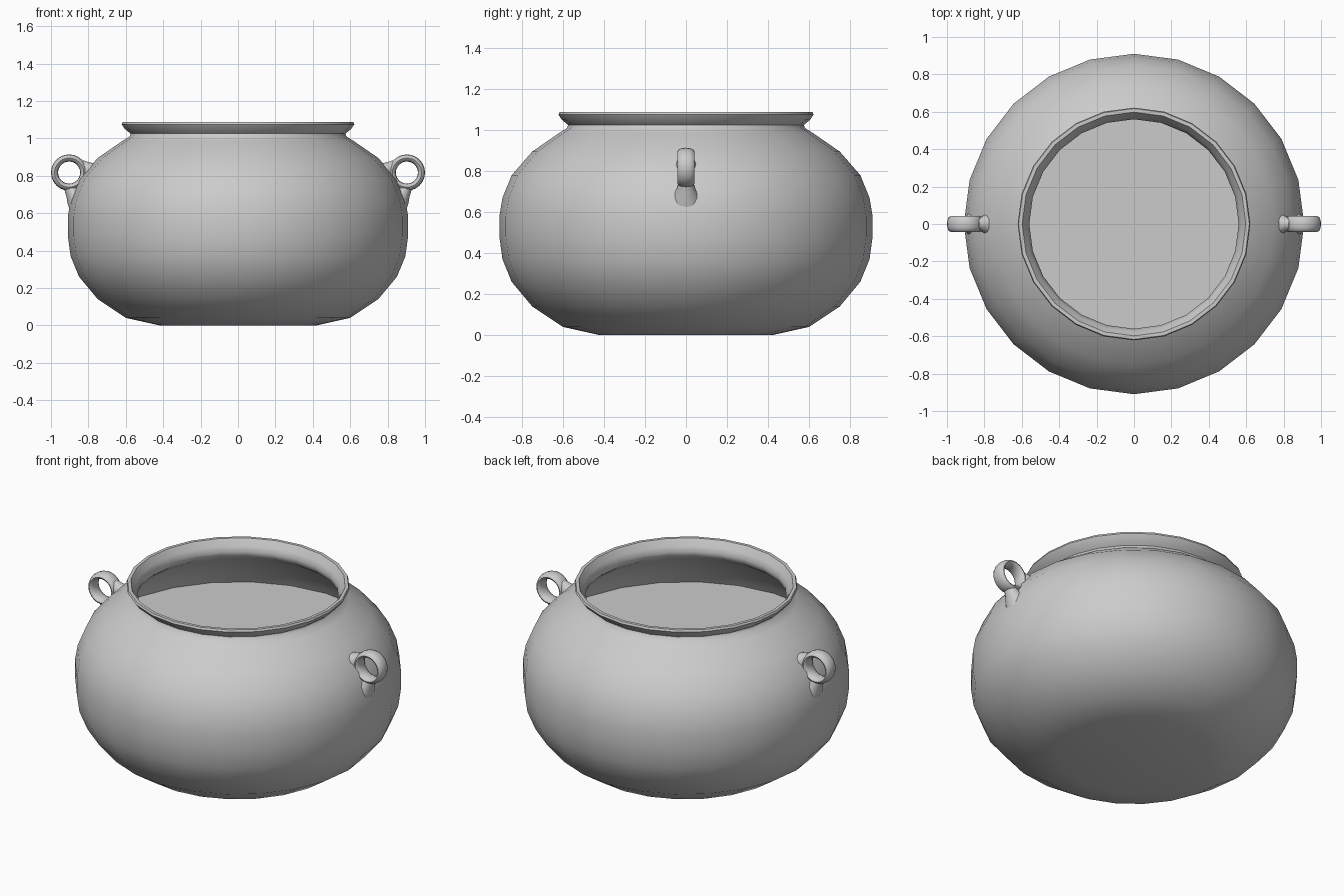
import bpy, bmesh, math
from mathutils import Vector

if "Cube" in bpy.data.objects:
    bpy.data.objects.remove(bpy.data.objects["Cube"])

SIDES = 24


def finish(bm, name, angle=40):
    bmesh.ops.recalc_face_normals(bm, faces=bm.faces)
    mesh = bpy.data.meshes.new(name)
    bm.to_mesh(mesh)
    bm.free()
    ob = bpy.data.objects.new(name, mesh)
    bpy.context.collection.objects.link(ob)
    bpy.ops.object.select_all(action='DESELECT')
    ob.select_set(True)
    bpy.context.view_layer.objects.active = ob
    bpy.ops.object.shade_smooth_by_angle(angle=math.radians(angle))
    return ob


def ring(bm, point_at, n):
    return [bm.verts.new(point_at(2 * math.pi * i / n)) for i in range(n)]


def bridge(bm, a, b):
    n = len(a)
    for i in range(n):
        bm.faces.new((a[i], a[(i + 1) % n], b[(i + 1) % n], b[i]))


# Pot: lathed outer wall, flared rim, inner wall down to the contents level
profile = [(0.42, 0.0), (0.60, 0.04), (0.75, 0.14), (0.85, 0.26), (0.895, 0.37),
           (0.91, 0.48), (0.91, 0.58), (0.895, 0.67), (0.85, 0.78), (0.75, 0.895),
           (0.62, 0.985), (0.58, 1.01), (0.575, 1.025), (0.605, 1.05),
           (0.622, 1.075), (0.617, 1.087), (0.598, 1.087), (0.575, 1.05),
           (0.56, 1.02), (0.57, 0.985), (0.60, 0.96), (0.73, 0.87),
           (0.82, 0.765), (0.855, 0.69)]
bm = bmesh.new()
rings = [ring(bm, lambda a, r=r, z=z: (r * math.cos(a), r * math.sin(a), z), SIDES)
         for r, z in profile]
for a, b in zip(rings, rings[1:]):
    bridge(bm, a, b)
bm.faces.new(rings[0])
finish(bm, "pot_body", 50)

# Contents: flat surface filling the pot
bm = bmesh.new()
bmesh.ops.create_circle(bm, cap_ends=True, segments=SIDES, radius=0.85)
bmesh.ops.translate(bm, verts=bm.verts, vec=(0, 0, 0.70))
finish(bm, "contents_surface")


# Handles: ring with two flared roots blending into the wall
def root(bm, path):
    loops = []
    for k, (x, z, r) in enumerate(path):
        p, q = path[max(k - 1, 0)], path[min(k + 1, len(path) - 1)]
        t = Vector((q[0] - p[0], 0, q[1] - p[1])).normalized()
        side = Vector((0, 1, 0)).cross(t)
        loops.append(ring(bm, lambda a: Vector((x, 0, z)) + side * (r * math.cos(a))
                          + Vector((0, r * 1.1 * math.sin(a), 0)), 12))
    for a, b in zip(loops, loops[1:]):
        bridge(bm, a, b)
    bm.faces.new(loops[0])
    bm.faces.new(loops[-1])


def handle(name, sign):
    bm = bmesh.new()
    loops = []
    for i in range(24):
        t = 2 * math.pi * i / 24
        loops.append(ring(bm, lambda a: (
            0.903 + (0.078 + 0.019 * math.cos(a)) * math.cos(t),
            0.042 * math.sin(a),
            0.817 + (0.078 + 0.019 * math.cos(a)) * math.sin(t)), 12))
    for i in range(24):
        bridge(bm, loops[i], loops[(i + 1) % 24])
    root(bm, [(0.84, 0.655, 0.075), (0.866, 0.685, 0.056),
              (0.883, 0.712, 0.041), (0.90, 0.742, 0.033)])
    root(bm, [(0.79, 0.825, 0.05), (0.815, 0.845, 0.034), (0.84, 0.865, 0.022)])
    for v in bm.verts:
        v.co.x *= sign
    finish(bm, name, 60)


handle("right_handle", 1)
handle("left_handle", -1)
